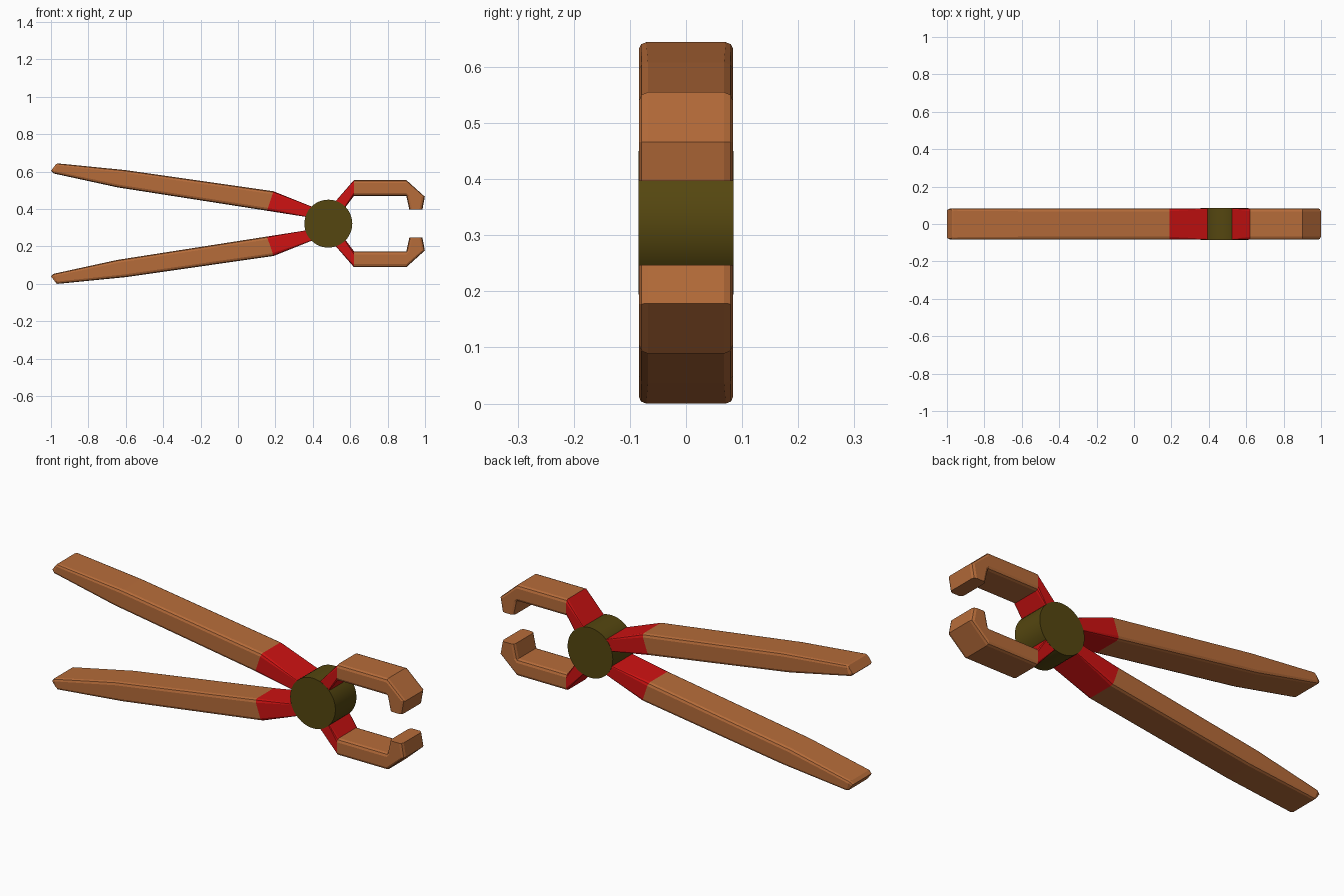
import bpy, bmesh
from mathutils import Vector

if "Cube" in bpy.data.objects:
    bpy.data.objects.remove(bpy.data.objects["Cube"])

MID_Z = 0.322   # height of the mirror plane through the pivot
HALF = 0.084    # half thickness of the tool


def material(name, rgb):
    m = bpy.data.materials.new(name)
    m.diffuse_color = (*rgb, 1)
    m.use_nodes = True
    m.node_tree.nodes["Principled BSDF"].inputs["Base Color"].default_value = m.diffuse_color
    return m


WOOD = material("wood_brown", (0.47, 0.15, 0.042))
RED = material("red", (0.62, 0.006, 0.006))
OLIVE = material("olive", (0.09, 0.062, 0.005))


def ring(outer, inner, bevel, half):
    """Rounded rectangle spanning an outer and inner (x, z) point and +-half in y."""
    o, i = Vector((outer[0], 0, outer[1])), Vector((inner[0], 0, inner[1]))
    c, up = (o + i) / 2, (o - i).normalized()
    h, b = (o - i).length / 2, bevel
    corner = [(half, h - b), (half - b * .3, h - b * .3), (half - b, h)]
    quad = corner + [(-y, z) for y, z in reversed(corner)]
    quad += [(-y, -z) for y, z in quad]
    return [c + up * z + Vector((0, y, 0)) for y, z in quad]


def loft(name, sections, mat, flip):
    """Skin a row of (outer, inner, bevel, half width) sections; flip mirrors it down."""
    bm = bmesh.new()
    rings = []
    for s in sections:
        pts = ring(*s)
        if flip:
            pts = [Vector((p.x, p.y, 2 * MID_Z - p.z)) for p in pts]
        rings.append([bm.verts.new(p) for p in pts])
    n = len(rings[0])
    for a, b in zip(rings, rings[1:]):
        for k in range(n):
            bm.faces.new((a[k], a[(k + 1) % n], b[(k + 1) % n], b[k]))
    bm.faces.new(rings[0])
    bm.faces.new(rings[-1])
    bmesh.ops.recalc_face_normals(bm, faces=bm.faces)
    me = bpy.data.meshes.new(name)
    bm.to_mesh(me)
    bm.free()
    me.materials.append(mat)
    bpy.context.collection.objects.link(bpy.data.objects.new(name, me))


B = 0.016
PARTS = {
    # tapering wooden grip
    "handle": (WOOD, [
        ((-0.972, 0.641), (-1.0, 0.604), 0.010, HALF - 0.006),
        ((-0.964, 0.644), (-0.985, 0.590), 0.013, HALF),
        ((-0.60, 0.608), (-0.645, 0.516), B, HALF),
        ((0.19, 0.495), (0.155, 0.391), B, HALF)]),
    # red neck from grip to pivot
    "handle_neck": (RED, [
        ((0.19, 0.495), (0.155, 0.391), B, HALF),
        ((0.46, 0.387), (0.44, 0.346), 0.001, HALF)]),
    # red neck from pivot to jaw
    "jaw_neck": (RED, [
        ((0.50, 0.417), (0.545, 0.37), 0.001, HALF),
        ((0.62, 0.555), (0.62, 0.47), B, HALF)]),
    # hooked jaw
    "jaw": (WOOD, [
        ((0.62, 0.555), (0.62, 0.47), B, HALF),
        ((0.90, 0.555), (0.90, 0.47), B, HALF),
        ((0.999, 0.466), (0.90, 0.47), B, HALF),
        ((0.986, 0.397), (0.916, 0.397), B, HALF)]),
}
for side, flip in (("upper", False), ("lower", True)):
    for part, (mat, sections) in PARTS.items():
        loft(f"{side}_{part}", sections, mat, flip)

# pivot disc
bpy.ops.mesh.primitive_cylinder_add(vertices=48, radius=0.128, depth=0.17,
                                    location=(0.483, 0, MID_Z),
                                    rotation=(1.570796, 0, 0))
pivot = bpy.context.object
pivot.name = "pivot"
pivot.data.materials.append(OLIVE)
bpy.ops.object.shade_smooth_by_angle()
